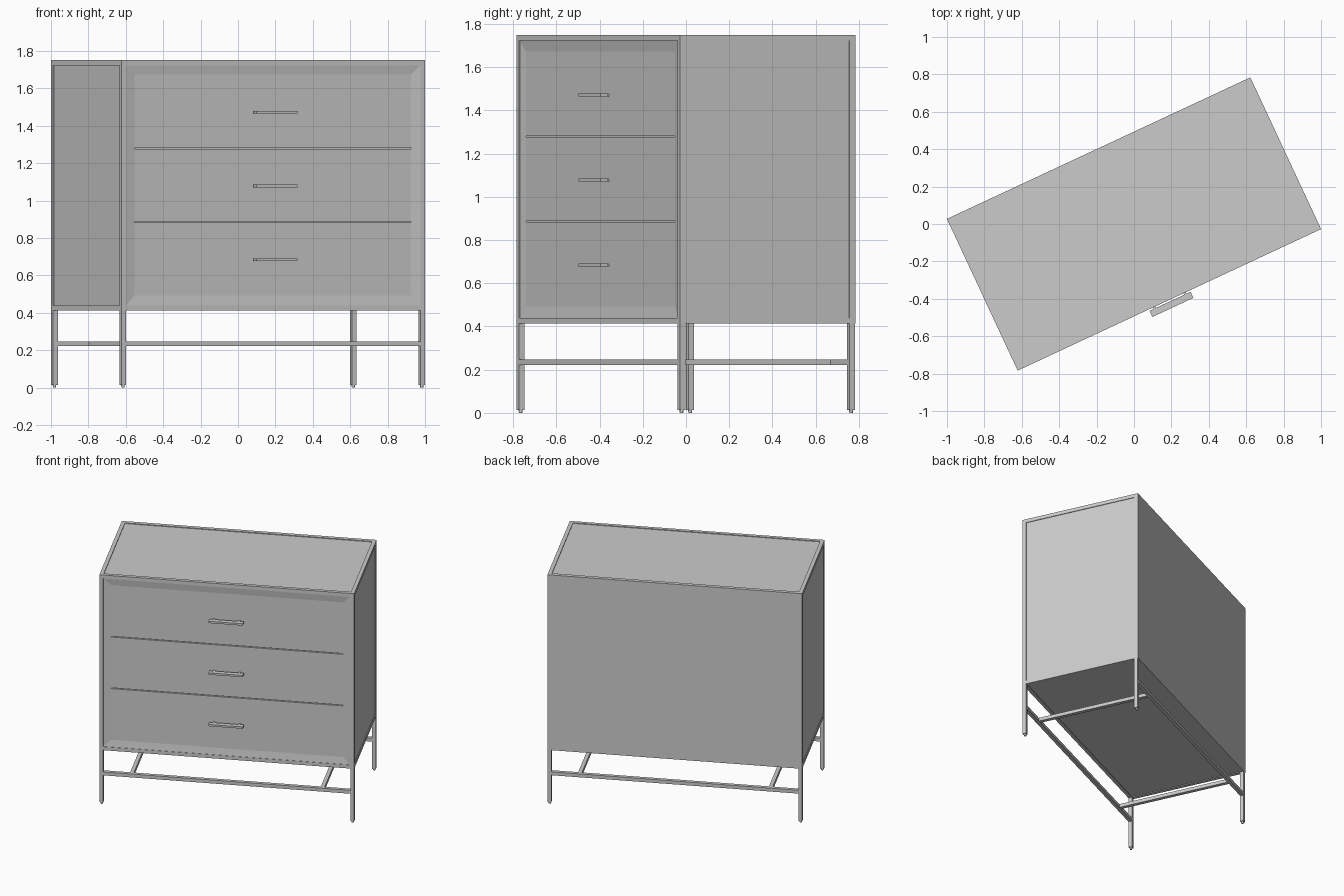
import bpy, bmesh, math
from mathutils import Matrix, Vector

if "Cube" in bpy.data.objects:
    bpy.data.objects.remove(bpy.data.objects["Cube"])

ROT = Matrix.Rotation(math.radians(25), 4, 'Z')   # whole cabinet is turned
HX, HY = 0.895, 0.4475          # half width / half depth
Z0, Z1 = 0.413, 1.75            # cabinet body bottom / top
T = 0.027                       # frame tube thickness


def finish(name, bm):
    bmesh.ops.transform(bm, matrix=ROT, verts=bm.verts)
    me = bpy.data.meshes.new(name)
    bm.to_mesh(me)
    bm.free()
    ob = bpy.data.objects.new(name, me)
    bpy.context.collection.objects.link(ob)
    return ob


def add_box(bm, x0, x1, y0, y1, z0, z1):
    m = Matrix.Translation(((x0 + x1) / 2, (y0 + y1) / 2, (z0 + z1) / 2)) @ \
        Matrix.Diagonal((x1 - x0, y1 - y0, z1 - z0, 1))
    bmesh.ops.create_cube(bm, size=1, matrix=m)


def box(name, *b):
    bm = bmesh.new()
    add_box(bm, *b)
    return finish(name, bm)


# Cabinet body: its faces are the slightly recessed side, top and bottom panels
R = 0.005
box("cabinet_body", -HX + R, HX - R, -HY + 0.025, HY - 0.004, Z0 + R, Z1 - R)

# Flush back panel
box("back_panel", -HX, HX, HY - 0.008, HY, Z0, Z1)

# Corner posts running down into legs, with round glides
YB = HY - 0.002
for sx, side in ((-1, "left"), (1, "right")):
    xa, xb = sorted((sx * HX, sx * (HX - T)))
    for y0, end in ((-HY, "front"), (YB - T, "back")):
        box(f"{end}_{side}_leg", xa, xb, y0, y0 + T, 0.014, Z1)
        bm = bmesh.new()
        m = Matrix.Translation(((xa + xb) / 2, y0 + T / 2, 0.012))
        bmesh.ops.create_cone(bm, cap_ends=True, segments=16, radius1=0.008,
                              radius2=0.01, depth=0.024, matrix=m)
        finish(f"{end}_{side}_foot", bm)

# Horizontal frame rails, top and bottom
for z, lev in ((Z0, "bottom"), (Z1 - T, "top")):
    for y0, end in ((-HY, "front"), (YB - T, "back")):
        box(f"{lev}_{end}_rail", -HX + T, HX - T, y0, y0 + T, z, z + T)
    for sx, side in ((-1, "left"), (1, "right")):
        xa, xb = sorted((sx * HX, sx * (HX - T)))
        box(f"{lev}_{side}_rail", xa, xb, -HY + T, YB - T, z, z + T)

# Leg stretchers: two long ones and two inset cross bars
SZ0, SZ1 = 0.221, 0.247
for y0, end in ((-HY, "front"), (YB - T, "back")):
    box(f"{end}_stretcher", -HX + T, HX - T, y0, y0 + T, SZ0, SZ1)
for x, side in ((-0.67, "left"), (0.67, "right")):
    box(f"{side}_cross_bar", x - T / 2, x + T / 2, -HY + T, YB - T, SZ0, SZ1)

# Mitred bevel surround of the drawer bay
bm = bmesh.new()
ox, oz0, oz1 = HX - T, Z0 + T, Z1 - T
ix, iz0, iz1 = ox - 0.052, oz0 + 0.052, oz1 - 0.05
y_out, y_in = -HY + 0.003, -HY + 0.010
outer = [bm.verts.new((x, y_out, z)) for x, z in
         ((-ox, oz0), (ox, oz0), (ox, oz1), (-ox, oz1))]
inner = [bm.verts.new((x, y_in, z)) for x, z in
         ((-ix, iz0), (ix, iz0), (ix, iz1), (-ix, iz1))]
for i in range(4):
    j = (i + 1) % 4
    bm.faces.new((outer[i], outer[j], inner[j], inner[i]))
finish("drawer_surround", bm)

# Three drawers with bar handles
h = (iz1 - iz0) / 3
for i, nm in enumerate(("lower", "middle", "upper")):
    z = iz0 + i * h
    box(f"{nm}_drawer_front", -ix, ix, y_in, -HY + 0.027,
        z + (0.003 if i else 0), z + h - (0.003 if i < 2 else 0))
    zc = z + h / 2 - 0.005
    bm = bmesh.new()
    add_box(bm, -0.121, 0.121, -0.492, -0.456, zc - 0.007, zc + 0.007)
    for x in (-0.09, 0.09):
        add_box(bm, x - 0.007, x + 0.007, -0.457, y_in + 0.002, zc - 0.006, zc + 0.006)
    finish(f"{nm}_drawer_handle", bm)
